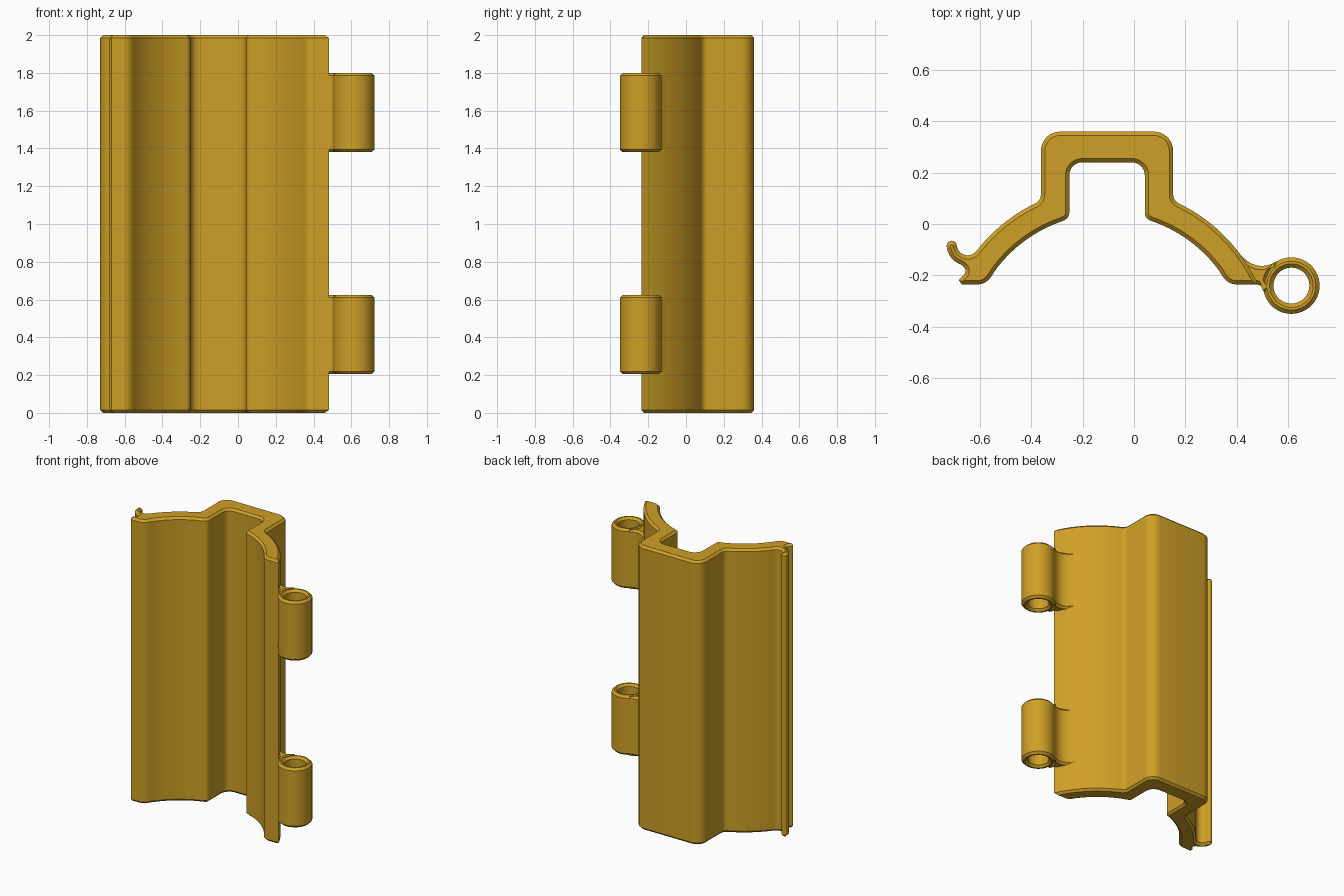
import bpy, bmesh, math

if "Cube" in bpy.data.objects:
    bpy.data.objects.remove(bpy.data.objects["Cube"])

MID = -0.105        # symmetry line of the shell
CHAMFER = 0.015

gold = bpy.data.materials.new("golden_ochre")
gold.diffuse_color = (0.62, 0.35, 0.02, 1)
gold.use_nodes = True
gold.node_tree.nodes["Principled BSDF"].inputs["Base Color"].default_value = gold.diffuse_color


def arc(cx, cy, r, a0, a1, n=8):
    angles = [math.radians(a0 + (a1 - a0) * i / n) for i in range(n + 1)]
    return [(cx + r * math.cos(a), cy + r * math.sin(a)) for a in angles]


def blend(a, c, b, n=6):
    """Rounded corner from a to b, pulled towards c."""
    return [tuple((1 - t) ** 2 * p + 2 * t * (1 - t) * q + t * t * s
                  for p, q, s in zip(a, c, b))
            for t in (i / n for i in range(n + 1))]


def finish(name, bm):
    bmesh.ops.recalc_face_normals(bm, faces=bm.faces)
    mesh = bpy.data.meshes.new(name)
    bm.to_mesh(mesh)
    bm.free()
    mesh.materials.append(gold)
    obj = bpy.data.objects.new(name, mesh)
    bpy.context.collection.objects.link(obj)
    bpy.ops.object.select_all(action='DESELECT')
    obj.select_set(True)
    bpy.context.view_layer.objects.active = obj
    bpy.ops.object.shade_smooth_by_angle(angle=math.radians(30))
    return obj


def prism(name, outline, z0, z1):
    """Extrude an outline upwards and chamfer both end rims."""
    pts = []
    for p in outline:
        if not pts or math.dist(p, pts[-1]) > 0.002:
            pts.append(p)
    if math.dist(pts[0], pts[-1]) < 0.002:
        pts.pop()
    bm = bmesh.new()
    cap = bm.faces.new([bm.verts.new((x, y, z0)) for x, y in pts])
    ext = bmesh.ops.extrude_face_region(bm, geom=[cap], use_keep_orig=True)
    top = [v for v in ext["geom"] if isinstance(v, bmesh.types.BMVert)]
    bmesh.ops.translate(bm, vec=(0, 0, z1 - z0), verts=top)
    bmesh.ops.recalc_face_normals(bm, faces=bm.faces)
    rims = [e for e in bm.edges if abs(e.verts[0].co.z - e.verts[1].co.z) < 1e-5]
    bmesh.ops.bevel(bm, geom=rims, offset=CHAMFER, segments=1,
                    affect='EDGES', clamp_overlap=False)
    return finish(name, bm)


def barrel(name, x, y, z0, z1, r_out, r_in, n=48):
    """Chamfered tube made by spinning its cross-section."""
    c = CHAMFER
    section = [(r_in, z0 + c), (r_in + c, z0), (r_out - c, z0), (r_out, z0 + c),
               (r_out, z1 - c), (r_out - c, z1), (r_in + c, z1), (r_in, z1 - c)]
    bm = bmesh.new()
    rings = [[bm.verts.new((x + r * math.cos(2 * math.pi * i / n),
                            y + r * math.sin(2 * math.pi * i / n), z))
              for r, z in section] for i in range(n)]
    for i in range(n):
        a, b = rings[i], rings[(i + 1) % n]
        for j in range(8):
            k = (j + 1) % 8
            bm.faces.new((a[j], b[j], b[k], a[k]))
    return finish(name, bm)


def outer_half(end_angle):
    """Outside of the shell from the back ridge down the curved wing."""
    return (arc(0.1825, 0.285, 0.075, 90, 0)
            + blend((0.2575, 0.115), (0.2575, 0.088), (0.29, 0.075))
            + arc(0, -0.5, 0.644, 63.2, end_angle, 16))


def right(pts):
    return [(MID + u, y) for u, y in pts]


def left(pts):
    return [(MID - u, y) for u, y in reversed(pts)]


# Inside of the shell from the wing foot up into the channel
inner_half = (blend((0.50, -0.235), (0.465, -0.235), (0.44, -0.187))
              + arc(0, -0.5, 0.54, 35.4, 71.1, 14)
              + blend((0.175, 0.011), (0.147, 0.02), (0.147, 0.045))
              + arc(0.097, 0.19, 0.05, 0, 90))

# Snap hook on the left wing, listed from its foot to the wing
hook = ([(-0.67, -0.236), (-0.682, -0.22)]
        + blend((-0.68, -0.215), (-0.635, -0.18), (-0.676, -0.157), 8)
        + arc(-0.648, -0.08, 0.082, 250, 184)
        + arc(-0.71, -0.085, 0.02, 180, 0)
        + arc(-0.648, -0.08, 0.042, 187, 310, 10)
        + [(-0.611, -0.102)])

# Main shell
prism("clamp_shell",
      right(outer_half(24.3)) + right(inner_half) + left(inner_half)
      + hook + left(outer_half(39.8)), 0, 2)

# Hinge barrels and the webs that join them to the shell
HX, HY = 0.613, -0.24
web = ([(0.38, -0.13)]
       + blend((0.405, -0.107), (0.47, -0.195), (0.558, -0.145), 10)
       + arc(HX, HY, 0.098, 122, 195)
       + blend((0.512, -0.27), (0.505, -0.235), (0.47, -0.235))
       + [(0.44, -0.23)])
for label, z0, z1 in (("lower", 0.205, 0.625), ("upper", 1.38, 1.80)):
    barrel(label + "_hinge_barrel", HX, HY, z0, z1, 0.11, 0.07)
    prism(label + "_hinge_web", web, z0, z1)
